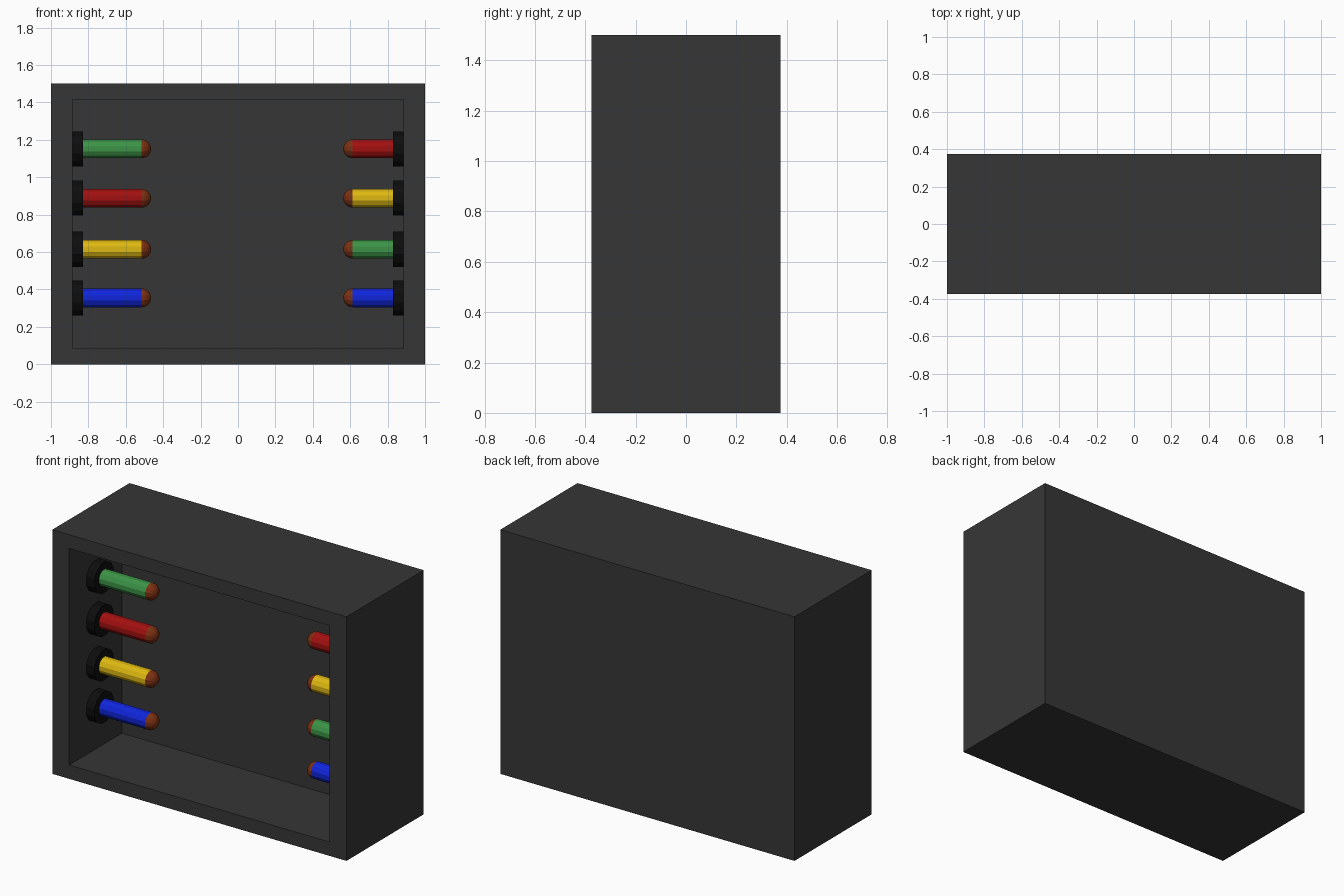
import bpy, bmesh
from math import sin, cos, pi
from mathutils import Vector

old = bpy.data.objects.get("Cube")
if old:
    bpy.data.objects.remove(old, do_unlink=True)

SIDES = 12
PEG_Y = -0.115
WALL_X = 0.885          # inner side walls
DISC_R, PEG_R = 0.097, 0.052


def material(name, *rgb):
    m = bpy.data.materials.new(name)
    m.use_nodes = True
    m.diffuse_color = (*rgb, 1)
    m.node_tree.nodes["Principled BSDF"].inputs["Base Color"].default_value = (*rgb, 1)
    return m


charcoal = material("charcoal", 0.037, 0.037, 0.037)
black = material("black", 0.004, 0.004, 0.004)
brown = material("brown", 0.2, 0.03, 0.006)
colours = {
    "green": material("green", 0.045, 0.29, 0.063),
    "red": material("red", 0.36, 0.005, 0.005),
    "yellow": material("yellow", 0.73, 0.48, 0.006),
    "blue": material("blue", 0.005, 0.018, 0.7),
}


def add_object(name, bm, mat):
    bmesh.ops.recalc_face_normals(bm, faces=bm.faces)
    mesh = bpy.data.meshes.new(name)
    bm.to_mesh(mesh)
    bm.free()
    mesh.materials.append(mat)
    ob = bpy.data.objects.new(name, mesh)
    bpy.context.collection.objects.link(ob)
    return ob


def lathe(name, profile, side, z, mat):
    """Turn (distance from wall, radius) points around a level axis."""
    bm = bmesh.new()
    rings = []
    for d, r in profile:
        x = side * (WALL_X - d)
        angles = [2 * pi * (i + 0.5) / SIDES for i in range(SIDES)]
        rings.append([bm.verts.new((x, PEG_Y + r * cos(a), z + r * sin(a))) for a in angles])
    for a, b in zip(rings, rings[1:]):
        for i in range(SIDES):
            j = (i + 1) % SIDES
            bm.faces.new((a[i], a[j], b[j], b[i]))
    bm.faces.new(rings[0])
    bm.faces.new(rings[-1])
    return add_object(name, bm, mat)


# Open-fronted case: a block with its front inset and pushed in
bm = bmesh.new()
bmesh.ops.create_cube(bm, size=1)
bmesh.ops.scale(bm, vec=(2, 0.75, 1.5), verts=bm.verts)
bmesh.ops.translate(bm, vec=(0, 0, 0.75), verts=bm.verts)
bm.normal_update()
front = min(bm.faces, key=lambda f: f.calc_center_median().y)
bmesh.ops.inset_region(bm, faces=[front], thickness=0.1)
for v in front.verts:
    v.co.x = WALL_X if v.co.x > 0 else -WALL_X
    v.co.z = 1.415 if v.co.z > 0.75 else 0.085
new = bmesh.ops.extrude_face_region(bm, geom=[front])["geom"]
bmesh.ops.translate(bm, vec=Vector((0, 0.512, 0)),
                    verts=[g for g in new if isinstance(g, bmesh.types.BMVert)])
if front.is_valid:
    bmesh.ops.delete(bm, geom=[front], context="FACES_ONLY")
add_object("case", bm, charcoal)

# Pegs on both inner walls, listed from the top down
heights = (1.152, 0.888, 0.615, 0.355)
rows = (
    ("right", -1, 0.37, ("green", "red", "yellow", "blue")),
    ("left", 1, 0.272, ("red", "yellow", "green", "blue")),
)
for label, side, length, order in rows:
    for z, colour in zip(heights, order):
        tag = f"{label}_{colour}"
        lathe(tag + "_disc", [(0, DISC_R), (0.055, DISC_R)], side, z, black)
        lathe(tag + "_peg", [(0.05, PEG_R), (length, PEG_R)], side, z, colours[colour])
        arc = [k * pi / 12 for k in range(6)]
        dome = [(length + 0.05 * sin(a), PEG_R * cos(a)) for a in arc]
        dome.append((length + 0.05, 0.002))
        lathe(tag + "_tip", dome, side, z, brown)
